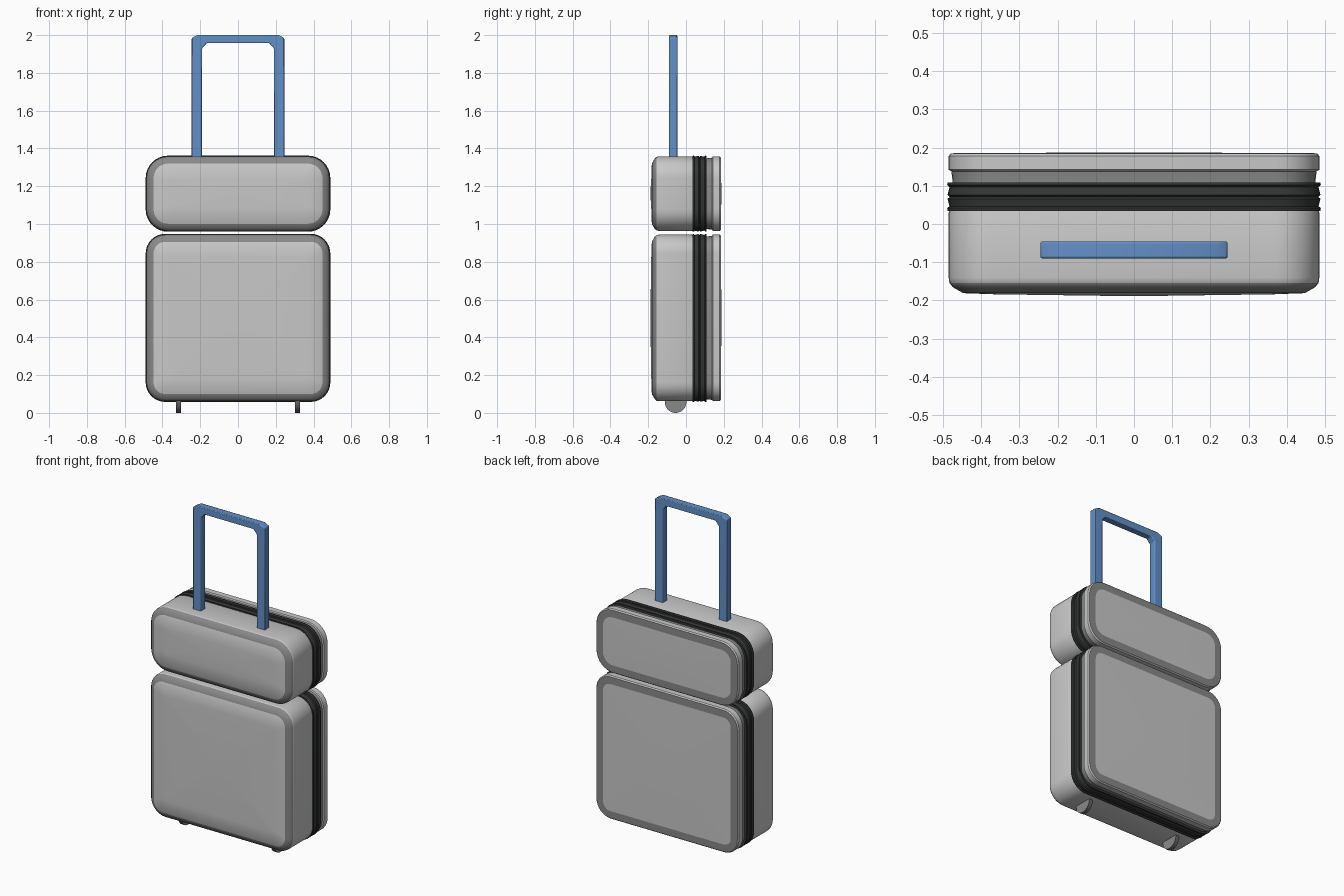
import bpy, bmesh, math
from mathutils import Matrix

if "Cube" in bpy.data.objects:
    bpy.data.objects.remove(bpy.data.objects["Cube"])


def mat(name, rgb):
    m = bpy.data.materials.new(name)
    m.diffuse_color = (*rgb, 1)
    m.use_nodes = True
    m.node_tree.nodes["Principled BSDF"].inputs["Base Color"].default_value = m.diffuse_color
    return m


LIGHT = mat("light grey shell", (0.58, 0.58, 0.58))
RIM = mat("mid grey trim", (0.25, 0.25, 0.25))
BLACK = mat("black zip", (0.035, 0.037, 0.037))
BLUE = mat("blue handle", (0.12, 0.28, 0.58))
WHEEL = mat("dark wheel", (0.13, 0.13, 0.13))


def finish(bm, name, mats, angle=35):
    bmesh.ops.recalc_face_normals(bm, faces=bm.faces)
    me = bpy.data.meshes.new(name)
    bm.to_mesh(me)
    bm.free()
    ob = bpy.data.objects.new(name, me)
    bpy.context.collection.objects.link(ob)
    for m in mats:
        me.materials.append(m)
    bpy.ops.object.select_all(action='DESELECT')
    ob.select_set(True)
    bpy.context.view_layer.objects.active = ob
    bpy.ops.object.shade_smooth_by_angle(angle=math.radians(angle))
    return ob


def rounded_ring(bm, y, inset, z0, z1, r, w=0.485, seg=8):
    """Rounded rectangle in the xz plane, inset from the case outline."""
    cx, cz, h = w - r, (z0 + z1) / 2, (z1 - z0) / 2 - r
    # past the corner radius the corner centres move inwards instead
    rad = max(r - inset, 0.02)
    shift = inset - (r - rad)
    vs = []
    for k, (sx, sz) in enumerate(((1, 1), (-1, 1), (-1, -1), (1, -1))):
        for i in range(seg + 1):
            a = math.pi / 2 * (k + i / seg)
            vs.append(bm.verts.new((sx * (cx - shift) + rad * math.cos(a), y,
                                    cz + sz * (h - shift) + rad * math.sin(a))))
    return vs


def loft(name, rings, z0, z1, r, mats, cap_y=None):
    """rings: (y, inset, material slot of the strip that follows)."""
    bm = bmesh.new()
    loops = [rounded_ring(bm, y, i, z0, z1, r) for y, i, _ in rings]
    n = len(loops[0])
    for (a, b), (_, _, slot) in zip(zip(loops, loops[1:]), rings):
        for j in range(n):
            k = (j + 1) % n
            bm.faces.new((a[j], a[k], b[k], b[j])).material_index = slot
    if cap_y is not None:
        # shallow fan that closes the large face
        c = bm.verts.new((0, cap_y, (z0 + z1) / 2))
        for j in range(n):
            bm.faces.new((loops[-1][j], loops[-1][(j + 1) % n], c))
    return finish(bm, name, mats)


# two cases, each a front shell, a ribbed zip band and a back shell
for label, z0, z1, r in (("lower", 0.062, 0.944, 0.10), ("upper", 0.963, 1.358, 0.115)):
    loft(label + "_front_shell",
         [(0.04, 0.004, 0), (0.03, 0, 0), (-0.14, 0, 0), (-0.155, 0.002, 1),
          (-0.166, 0.012, 1), (-0.181, 0.038, 0), (-0.184, 0.12, 0)],
         z0, z1, r, [LIGHT, RIM], -0.189)
    loft(label + "_zip_band",
         [(0.034, 0.01, 0), (0.034, -0.003, 0), (0.042, -0.004, 0), (0.046, 0.002, 0),
          (0.066, -0.003, 0), (0.071, 0.003, 0), (0.076, -0.003, 0), (0.097, 0.002, 0),
          (0.102, -0.004, 0), (0.109, -0.003, 0), (0.109, 0.015, 0)],
         z0, z1, r, [BLACK])
    loft(label + "_back_shell",
         [(0.10, 0.010, 1), (0.113, 0.010, 1), (0.138, 0.007, 0), (0.142, 0, 0),
          (0.178, 0, 0), (0.185, 0.006, 1), (0.186, 0.05, 0)],
         z0, z1, r, [LIGHT, RIM], 0.187)

# pull-out handle: one arch outline extruded in depth
half = [(0.245, 1.34), (0.245, 1.985), (0.215, 2.0)]
inner = [(0.165, 1.958), (0.19, 1.93), (0.19, 1.34)]
outline = half + [(-x, z) for x, z in reversed(half)]
inside = list(reversed(inner)) + [(-x, z) for x, z in inner]
bm = bmesh.new()
sides = []
for y in (-0.09, -0.046):
    o = [bm.verts.new((x, y, z)) for x, z in outline]
    i = [bm.verts.new((x, y, z)) for x, z in inside]
    sides.append((o, i))
(o0, i0), (o1, i1) = sides
for k in range(5):
    for o, i in sides:
        bm.faces.new((o[k], o[k + 1], i[k + 1], i[k]))
    bm.faces.new((o0[k], o0[k + 1], o1[k + 1], o1[k]))
    bm.faces.new((i0[k], i0[k + 1], i1[k + 1], i1[k]))
for k in (0, 5):
    bm.faces.new((o0[k], i0[k], i1[k], o1[k]))
handle = finish(bm, "pull_handle", [BLUE])
bev = handle.modifiers.new("soft edges", 'BEVEL')
bev.width, bev.segments = 0.005, 2

# two thin wheels half sunk into the base
for side, x in (("left", -0.315), ("right", 0.315)):
    bm = bmesh.new()
    bmesh.ops.create_cone(bm, cap_ends=True, segments=32, radius1=0.057, radius2=0.057,
                          depth=0.024,
                          matrix=Matrix.Translation((x, -0.055, 0.057)) @ Matrix.Rotation(math.pi / 2, 4, 'Y'))
    bm.normal_update()
    for f in bm.faces:
        f.material_index = 1 if abs(f.normal.x) > 0.9 else 0
    finish(bm, side + "_wheel", [WHEEL, RIM])
